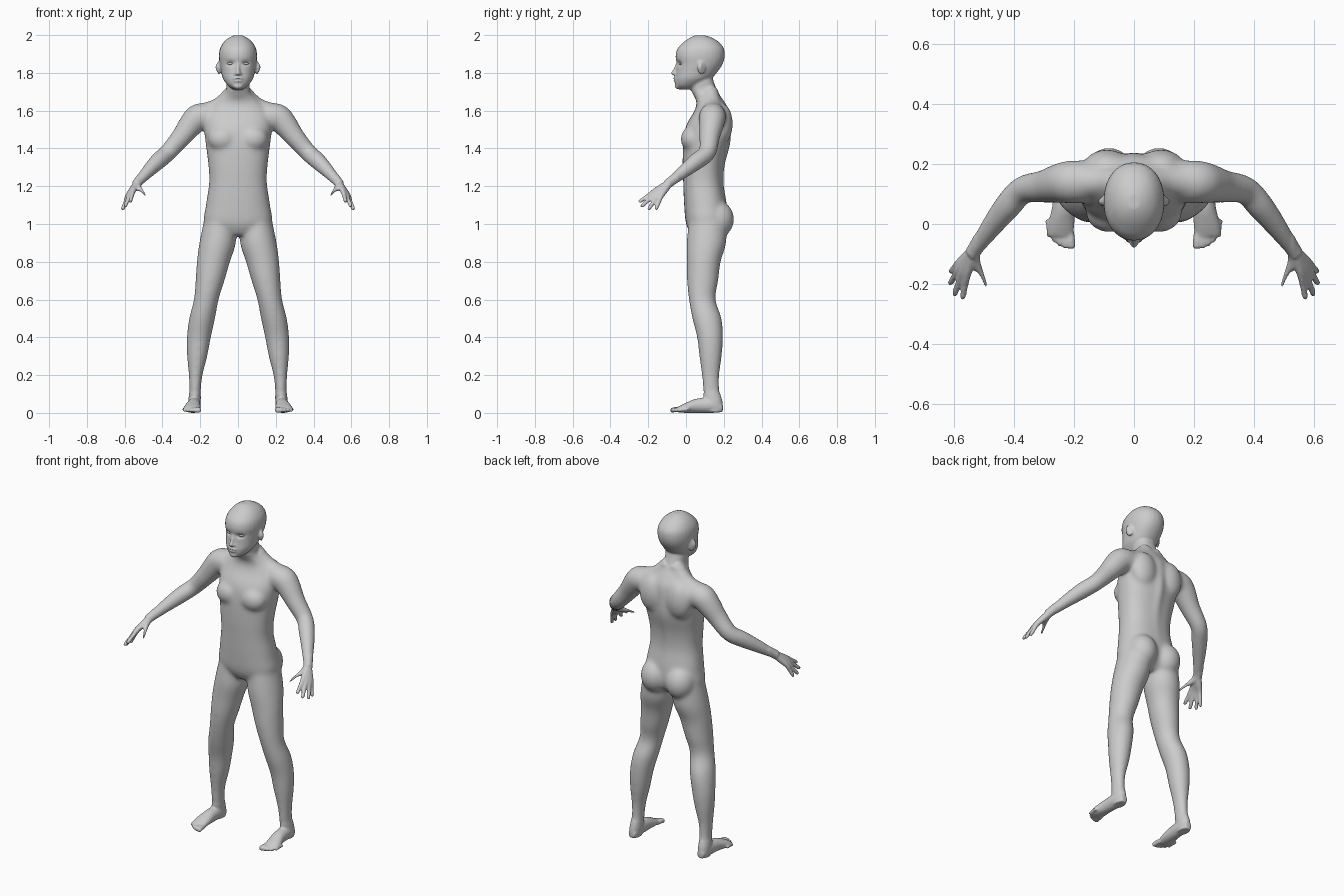
import bpy, bmesh, math
from mathutils import Vector, Matrix

cube = bpy.data.objects.get("Cube")
if cube:
    bpy.data.objects.remove(cube)

SIDES, STEPS = 28, 5
X, Y, Z = Vector((1, 0, 0)), Vector((0, 1, 0)), Vector((0, 0, 1))
bm = bmesh.new()


def spline(rows):
    """Catmull-Rom interpolation of rows of numbers."""
    out = []
    for i in range(len(rows) - 1):
        a, b, c, d = (rows[max(0, min(len(rows) - 1, i + k))] for k in (-1, 0, 1, 2))
        for s in range(STEPS):
            t = s / STEPS
            out.append([q + t * (r - p) / 2 + t * t * (p - 2.5 * q + 2 * r - d_ / 2)
                        + t ** 3 * (1.5 * (q - r) + (d_ - p) / 2)
                        for p, q, r, d_ in zip(a, b, c, d)])
    return out + [list(rows[-1])]


def loft(rows, axes=None, mirror=True, power=1.0):
    """Skin rings of (x, y, z, radius, radius) into a closed tube."""
    rows = spline([tuple(r) if len(r) == 5 else tuple(r) + (r[3],) for r in rows])
    centres = [Vector(r[:3]) for r in rows]
    for side in ((1, -1) if mirror else (1,)):
        rings = []
        for i, (c, r) in enumerate(zip(centres, rows)):
            if axes:
                u, v = axes
            else:
                along = centres[min(i + 1, len(rows) - 1)] - centres[max(i - 1, 0)]
                u = along.cross(Vector((.3, .9, .1))).normalized()
                v = along.cross(u).normalized()
            ring = []
            for k in range(SIDES):
                t = math.tau * k / SIDES
                cu = math.copysign(abs(math.cos(t)) ** power, math.cos(t))
                sv = math.copysign(abs(math.sin(t)) ** power, math.sin(t))
                p = c + u * cu * max(r[3], .003) + v * sv * max(r[4], .003)
                ring.append(bm.verts.new((p.x * side, p.y, p.z)))
            rings.append(ring)
        faces = [bm.faces.new(rings[0]), bm.faces.new(rings[-1][::-1])]
        for lo, hi in zip(rings, rings[1:]):
            for k in range(SIDES):
                n = (k + 1) % SIDES
                faces.append(bm.faces.new((lo[k], hi[k], hi[n], lo[n])))
        bmesh.ops.recalc_face_normals(bm, faces=faces)


def blob(centre, radii, tilt=0.0, target=None):
    """Ellipsoid, mirrored when it sits off the centre line."""
    for side in ((1, -1) if centre[0] else (1,)):
        place = Matrix.Translation((centre[0] * side, centre[1], centre[2]))
        turn = Matrix.Rotation(tilt * side, 4, 'Z')
        bmesh.ops.create_uvsphere(target or bm, u_segments=24, v_segments=14, radius=1,
                                  matrix=place @ turn @ Matrix.Diagonal((*radii, 1)))


def profile(rows, power):
    """Upright body from (height, front, back, half width)."""
    loft([(0, (f + b) / 2, z, w, (b - f) / 2) for z, f, b, w in rows], (X, Y), False, power)


# Torso and neck
profile([(.94, .03, .17, .06), (1.0, .0, .215, .175), (1.1, -.01, .215, .17),
         (1.22, -.015, .195, .153), (1.32, -.018, .2, .158), (1.43, -.015, .225, .172),
         (1.52, .0, .23, .18), (1.6, .045, .225, .165), (1.65, .055, .2, .115),
         (1.7, .03, .168, .066), (1.76, .02, .145, .062), (1.8, .03, .14, .06)], .85)
blob((.08, .035, 1.45), (.08, .064, .07))
blob((.09, .19, 1.53), (.08, .058, .11))
blob((.083, .165, 1.025), (.085, .09, .1))
loft([(.02, .125, 1.7, .045), (.1, .14, 1.62, .05), (.2, .14, 1.575, .06)])

# Head
profile([(1.712, -.035, .04, .025), (1.735, -.054, .08, .055), (1.77, -.057, .135, .08),
         (1.81, -.052, .17, .09), (1.85, -.05, .195, .097), (1.89, -.055, .205, .101),
         (1.93, -.044, .2, .095), (1.965, -.01, .172, .074), (1.987, .022, .135, .047),
         (1.999, .05, .1, .02)], .93)
loft([(0, -.046, 1.85, .008), (0, -.058, 1.82, .009), (0, -.068, 1.797, .012),
      (0, -.06, 1.787, .008)], (X, Y), False)
blob((.012, -.056, 1.793), (.009, .011, .008))
blob((0, -.056, 1.771), (.027, .012, .007))
blob((0, -.055, 1.757), (.022, .012, .007))
blob((0, -.042, 1.73), (.026, .018, .016))
blob((.1, .082, 1.828), (.009, .024, .036), .4)

# Arms
loft([(.15, .14, 1.57, .07), (.21, .14, 1.565, .072), (.25, .135, 1.525, .066),
      (.3, .125, 1.46, .055), (.37, .113, 1.38, .047), (.42, .06, 1.335, .046),
      (.475, -.01, 1.28, .037), (.525, -.08, 1.225, .027), (.54, -.1, 1.21, .025)])

# Fingers, each running through the palm from the wrist
wrist = Vector((.533, -.09, 1.215))
for knuckle, tip in (((.555, -.165, 1.175), (.571, -.25, 1.115)),
                     ((.57, -.16, 1.163), (.599, -.238, 1.09)),
                     ((.581, -.148, 1.153), (.613, -.2, 1.075)),
                     ((.584, -.132, 1.147), (.611, -.16, 1.075))):
    a, b = Vector(knuckle), Vector(tip)
    loft([(*wrist, .02), (*wrist.lerp(a, .5), .018), (*a, .014),
          (*a.lerp(b, .5), .011), (*a.lerp(b, .9), .01), (*b, .005)])
loft([(*wrist, .02), (.522, -.135, 1.19, .017), (.503, -.175, 1.17, .012),
      (.493, -.205, 1.153, .01), (.489, -.215, 1.147, .005)])

# Legs
loft([(.095, .115, 1.02, .085, .1), (.108, .108, .9, .097, .105), (.13, .094, .8, .088, .09),
      (.148, .088, .7, .077, .083), (.168, .086, .6, .066, .071), (.19, .111, .5, .069, .078),
      (.207, .127, .4, .064, .069), (.216, .13, .3, .054, .06), (.224, .13, .2, .037, .047),
      (.227, .134, .12, .031, .044), (.23, .145, .06, .033, .048), (.23, .15, .005, .03, .045)],
     (X, Y))

# Feet and toes
loft([(.23, .195, .025, .02, .02), (.231, .15, .04, .033, .04), (.235, .06, .038, .037, .038),
      (.242, .0, .027, .044, .027), (.245, -.04, .018, .043, .016)], (X, Z))
for i in range(5):
    x, y, r = .209 + .0185 * i, -.083 + .0025 * i * i, .0135 - .0012 * i
    loft([(x + .004, y + .06, .018, r), (x, y + .022, .017, r),
          (x, y + .006, .013, r), (x, y, .012, r * .5)])

mesh = bpy.data.meshes.new("body")
bm.to_mesh(mesh)
bm.free()
body = bpy.data.objects.new("body", mesh)
bpy.context.collection.objects.link(body)

# Fuse the parts into one skin
remesh = body.modifiers.new("fuse", 'REMESH')
remesh.mode = 'VOXEL'
remesh.voxel_size = .006
fused = bpy.data.meshes.new_from_object(
    body.evaluated_get(bpy.context.evaluated_depsgraph_get()))
body.modifiers.clear()
body.data = fused

# Soften broad forms, keep hands, feet and face crisp
bm = bmesh.new()
bm.from_mesh(fused)
broad = [v for v in bm.verts if .1 < v.co.z < 1.7 and abs(v.co.x) < .53]
for _ in range(26):
    bmesh.ops.smooth_vert(bm, verts=broad, factor=.5, use_axis_x=True, use_axis_y=True, use_axis_z=True)
for _ in range(2):
    bmesh.ops.smooth_vert(bm, verts=bm.verts, factor=.5, use_axis_x=True, use_axis_y=True, use_axis_z=True)


def dent(centre, size, push):
    """Push the skin softly around a point and its mirror."""
    for v in bm.verts:
        p = Vector((abs(v.co.x), v.co.y, v.co.z)) - Vector(centre)
        d = sum((p[i] / size[i]) ** 2 for i in range(3))
        if d < 9:
            w = math.exp(-d)
            v.co += Vector((math.copysign(push[0], v.co.x), push[1], push[2])) * w


dent((.04, -.04, 1.85), (.021, .03, .012), (0, .012, 0))
dent((.108, .076, 1.83), (.012, .011, .018), (-.008, 0, 0))
dent((0, .23, 1.4), (.03, .06, .2), (0, .01, 0))
dent((0, -.066, 1.764), (.022, .012, .0035), (0, .005, 0))
bm.to_mesh(fused)
bm.free()

# Eyes
eye_mesh = bpy.data.meshes.new("eyes")
bm = bmesh.new()
blob((.04, -.024, 1.849), (.019, .013, .0075), .35, bm)
bm.to_mesh(eye_mesh)
bm.free()
eyes = bpy.data.objects.new("eyes", eye_mesh)
bpy.context.collection.objects.link(eyes)

skin = bpy.data.materials.new("plain grey")
skin.use_nodes = True
grey = (.6, .6, .6, 1)
skin.diffuse_color = grey
skin.node_tree.nodes["Principled BSDF"].inputs["Base Color"].default_value = grey
for ob in (body, eyes):
    ob.data.materials.clear()
    ob.data.materials.append(skin)
    ob.data.polygons.foreach_set("use_smooth", [True] * len(ob.data.polygons))
    ob.data.update()
